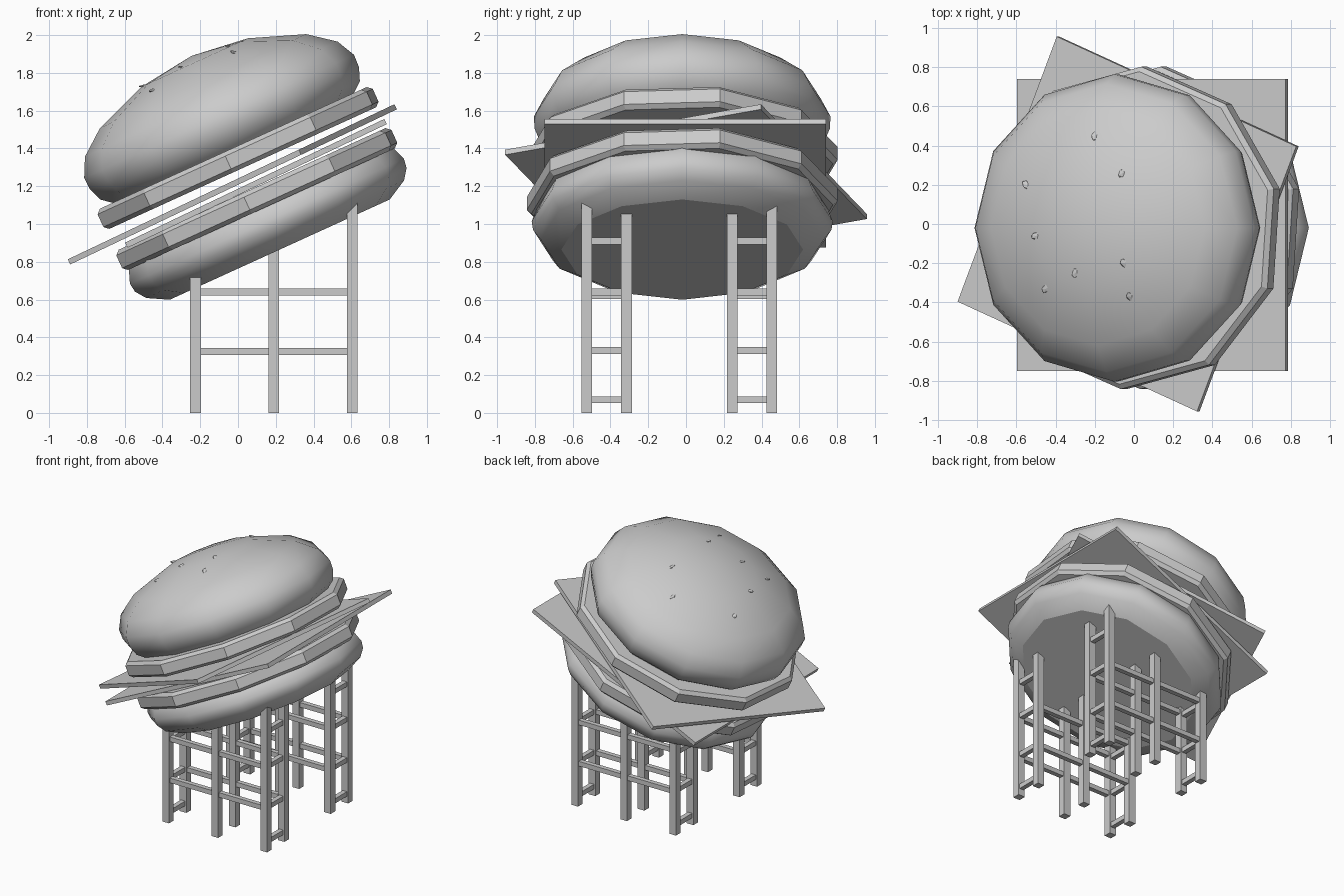
import bpy, bmesh, math
from mathutils import Matrix, Vector
from mathutils.bvhtree import BVHTree

if "Cube" in bpy.data.objects:
    bpy.data.objects.remove(bpy.data.objects["Cube"], do_unlink=True)

GREY = (0.6, 0.6, 0.6, 1.0)
grey = bpy.data.materials.new("plain_grey")
grey.use_nodes = True
grey.diffuse_color = GREY
grey.node_tree.nodes["Principled BSDF"].inputs["Base Color"].default_value = GREY


def finish(name, bm):
    bmesh.ops.recalc_face_normals(bm, faces=bm.faces)
    mesh = bpy.data.meshes.new(name)
    bm.to_mesh(mesh)
    mesh.materials.append(grey)
    obj = bpy.data.objects.new(name, mesh)
    bpy.context.collection.objects.link(obj)
    return obj


def tilt(degrees):
    # Raise the +x side
    return Matrix.Rotation(math.radians(-degrees), 4, 'Y')


TILT = tilt(24.5)
AXIS = Vector((0.56, -0.02, 0))


def lathe(profile, sides, start, smooth, matrix=TILT):
    """Spin (radius, height) points; level faces stay flat."""
    bm = bmesh.new()
    rings = []
    for r, h in profile:
        ring = []
        for i in range(sides):
            a = start + math.tau * i / sides
            ring.append(bm.verts.new(AXIS + Vector((r * math.cos(a), r * math.sin(a), h))))
        rings.append(ring)
    for (low, high, p, q) in zip(rings, rings[1:], profile, profile[1:]):
        for i in range(sides):
            j = (i + 1) % sides
            face = bm.faces.new((low[i], low[j], high[j], high[i]))
            face.smooth = smooth and abs(p[1] - q[1]) > 0.001
    bmesh.ops.remove_doubles(bm, verts=bm.verts, dist=0.0001)
    bm.transform(matrix)
    return bm


def box(name, center, size, matrix=None):
    bm = bmesh.new()
    bmesh.ops.create_cube(bm, size=1)
    bm.transform(Matrix.Translation(center) @ (matrix or Matrix()) @ Matrix.Diagonal((*size, 1)))
    return finish(name, bm)


# Buns
finish("bottom_bun", lathe(
    [(0, 0.695), (0.64, 0.695), (0.75, 0.755), (0.79, 0.81), (0.797, 0.86),
     (0.766, 0.943), (0.70, 0.99), (0, 0.99)], 12, 0, True))
top_bun = lathe(
    [(0, 1.285), (0.70, 1.285), (0.755, 1.33), (0.782, 1.40), (0.785, 1.47),
     (0.735, 1.57), (0.60, 1.675), (0.31, 1.783), (0, 1.822)], 12, 0, True)
bun_surface = BVHTree.FromBMesh(top_bun)
finish("top_bun", top_bun)

# Seeds sunk into the top bun
for x, y in [(-0.55, 0.2), (-0.06, 0.26), (-0.3, -0.25), (-0.45, -0.33),
             (-0.02, -0.37), (-0.05, -0.2), (-0.5, -0.06), (-0.2, 0.45)]:
    spot, normal, _, _ = bun_surface.ray_cast(Vector((x, y, 3)), Vector((0, 0, -1)))
    if spot:
        if normal.z < 0:
            normal = -normal
        bm = bmesh.new()
        bmesh.ops.create_icosphere(bm, subdivisions=1, radius=1)
        bm.transform(Matrix.Translation(spot) @ normal.to_track_quat('Z', 'Y').to_matrix().to_4x4()
                     @ Matrix.Diagonal((0.02, 0.03, 0.006, 1)))
        finish("seed", bm)

# Two matching ten-sided slabs with chamfered rims
for name, base in [("lower_patty", 0.93), ("upper_patty", 1.169)]:
    rim = [(0, 0), (0.80, 0), (0.825, 0.022), (0.825, 0.096), (0.80, 0.118), (0, 0.118)]
    finish(name, lathe([(r, base + h) for r, h in rim], 10, math.radians(14), False))

# Thin square slices
box("lower_cheese_slice", (0.095, -0.005, 1.215), (1.52, 1.49, 0.03), tilt(25.5))
box("upper_cheese_slice", (-0.03, 0, 1.21), (1.465, 1.465, 0.03),
    tilt(25.4) @ Matrix.Rotation(math.radians(67.5), 4, 'Z'))

# Timber stand: legs run up into the bottom bun
LEG_X = (-0.225, 0.19, 0.605)
LEG_PAIRS = ((-0.525, -0.315), (0.245, 0.455))
WIDTH = 0.056
RUNG = 0.036
CROSS_RUNGS = {-0.225: (0.07, 0.33, 0.62), 0.605: (0.07, 0.33, 0.64, 0.91)}
for pair in LEG_PAIRS:
    for x in LEG_X:
        top = 0.86 + 0.456 * x
        for y in pair:
            box("leg", (x, y, top / 2), (WIDTH, WIDTH, top))
        for z in CROSS_RUNGS.get(x, ()):
            box("cross_rung", (x, sum(pair) / 2, z), (RUNG, pair[1] - pair[0], RUNG))
    for y in pair:
        for z in (0.325, 0.64):
            box("long_rung", (0.19, y, z), (LEG_X[2] - LEG_X[0], RUNG, RUNG))
